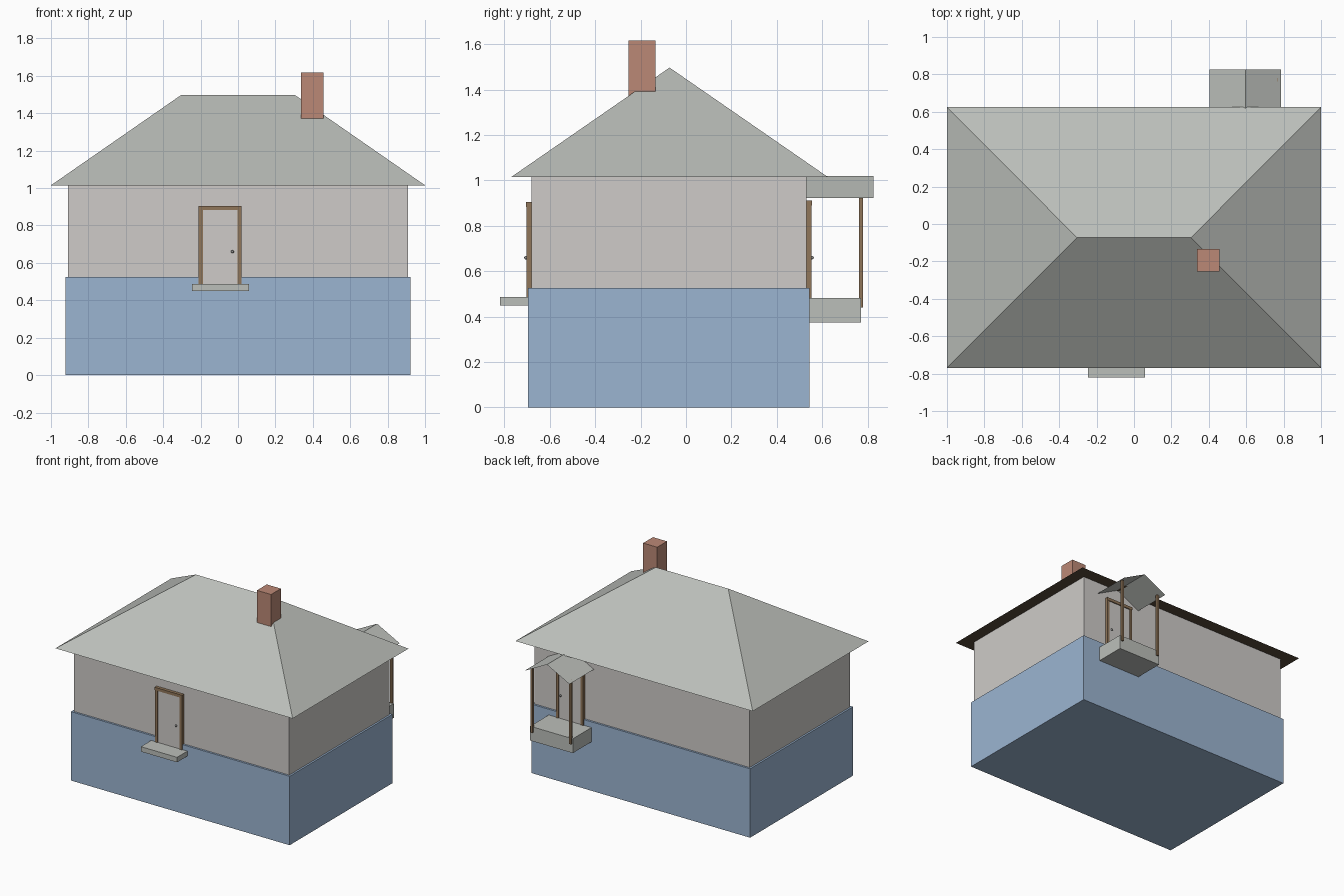
import bpy, bmesh
from mathutils import Vector

if "Cube" in bpy.data.objects:
    bpy.data.objects.remove(bpy.data.objects["Cube"], do_unlink=True)


def material(name, rgb):
    m = bpy.data.materials.new(name)
    m.use_nodes = True
    m.diffuse_color = (*rgb, 1)
    m.node_tree.nodes["Principled BSDF"].inputs["Base Color"].default_value = (*rgb, 1)
    return m


WALL = material("pale wall", (0.62, 0.60, 0.58))
BLUE = material("blue foundation", (0.33, 0.46, 0.64))
ROOF = material("grey roof", (0.50, 0.52, 0.49))
BRICK = material("red brick", (0.50, 0.25, 0.18))
WOOD = material("brown wood", (0.28, 0.18, 0.10))
SOFFIT = material("dark brown soffit", (0.10, 0.07, 0.045))
METAL = material("knob metal", (0.30, 0.30, 0.30))


def mesh_object(name, bm, *mats):
    bmesh.ops.recalc_face_normals(bm, faces=bm.faces[:])
    me = bpy.data.meshes.new(name)
    bm.to_mesh(me)
    bm.free()
    for m in mats:
        me.materials.append(m)
    ob = bpy.data.objects.new(name, me)
    bpy.context.collection.objects.link(ob)
    return ob


def box(name, x, y, z, mat):
    """Box from (low, high) pairs on each axis."""
    bm = bmesh.new()
    bmesh.ops.create_cube(bm, size=1)
    lo, hi = Vector((x[0], y[0], z[0])), Vector((x[1], y[1], z[1]))
    bmesh.ops.scale(bm, vec=hi - lo, verts=bm.verts)
    bmesh.ops.translate(bm, vec=(lo + hi) / 2, verts=bm.verts)
    return mesh_object(name, bm, mat)


# Main body
box("foundation", (-0.922, 0.922), (-0.695, 0.545), (0, 0.525), BLUE)
box("walls", (-0.908, 0.908), (-0.68, 0.53), (0.5, 1.016), WALL)

# Hipped roof: a box whose top is drawn in to a ridge
bm = bmesh.new()
bmesh.ops.create_cube(bm, size=2)
for v in bm.verts:
    top = v.co.z > 0
    v.co = (v.co.x * (0.305 if top else 1.0),
            -0.0725 + v.co.y * (0 if top else 0.6975),
            1.497 if top else 1.015)
bmesh.ops.remove_doubles(bm, verts=bm.verts, dist=0.001)
bm.normal_update()
for f in bm.faces:
    f.material_index = int(f.calc_center_median().z < 1.02)
mesh_object("hipped_roof", bm, ROOF, SOFFIT)

box("chimney", (0.337, 0.456), (-0.253, -0.135), (1.34, 1.617), BRICK)


def doorway(name, cx, wall_y, out, bottom, top, knob_x):
    """Door with jambs, head and knob; out is the outward sign on y."""
    def span(a, b):
        return tuple(sorted((wall_y + out * a, wall_y + out * b)))
    half, jamb = 0.115, 0.022
    box(name + "_door", (cx - half + 0.01, cx + half - 0.01), span(-0.01, 0.0165),
        (bottom, top - 0.01), WALL)
    for side, s in (("right", -1), ("left", 1)):
        xs = sorted((cx + s * half, cx + s * (half - jamb)))
        box(f"{name}_{side}_jamb", xs, span(-0.005, 0.022), (bottom, top), WOOD)
    box(name + "_head", (cx - half, cx + half), span(-0.005, 0.024), (top - jamb, top), WOOD)
    bm = bmesh.new()
    bmesh.ops.create_uvsphere(bm, u_segments=12, v_segments=8, radius=0.008)
    bmesh.ops.translate(bm, vec=(knob_x, wall_y + out * 0.025, 0.66), verts=bm.verts)
    for f in bm.faces:
        f.smooth = True
    mesh_object(name + "_knob", bm, METAL)


doorway("front", -0.095, -0.68, -1, 0.485, 0.905, -0.03)
doorway("back", 0.595, 0.53, 1, 0.48, 0.912, 0.67)

# Entry slabs
box("front_step", (-0.245, 0.06), (-0.82, -0.69), (0.449, 0.487), ROOF)
box("porch_floor", (0.415, 0.775), (0.54, 0.77), (0.373, 0.482), ROOF)

# Porch posts and gabled canopy
for side, x in (("right", 0.433), ("left", 0.757)):
    box(f"porch_{side}_post", (x - 0.009, x + 0.009), (0.762, 0.78), (0.44, 0.932), WOOD)
bm = bmesh.new()
rows = [[bm.verts.new((x, y, z)) for x, z in ((0.405, 0.922), (0.595, 1.02), (0.785, 0.922))]
        for y in (0.528, 0.825)]
for i in range(2):
    bm.faces.new((rows[0][i], rows[0][i + 1], rows[1][i + 1], rows[1][i]))
mesh_object("porch_canopy", bm, ROOF)
